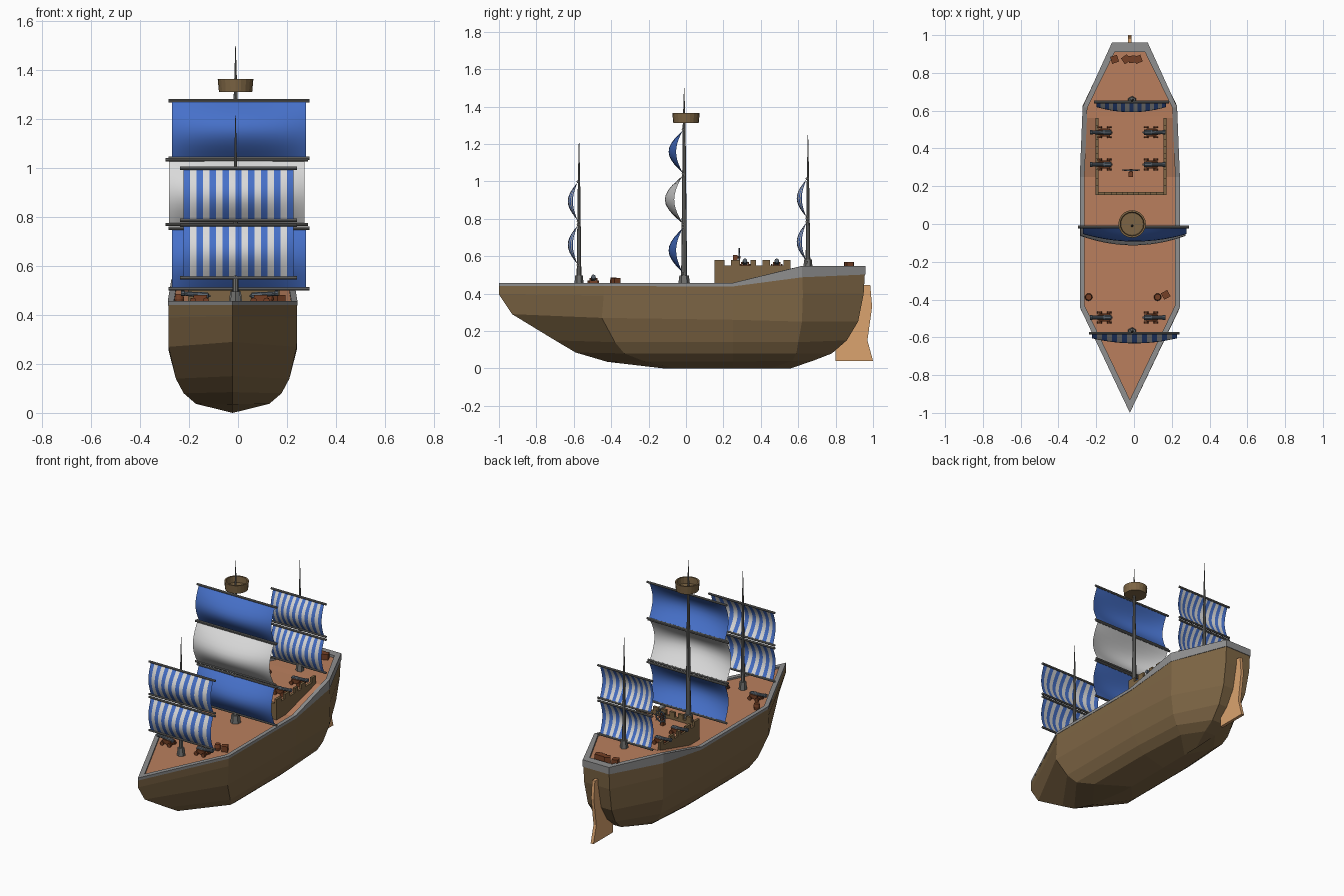
import bpy, bmesh, math
from mathutils import Vector, Matrix

if "Cube" in bpy.data.objects:
    bpy.data.objects.remove(bpy.data.objects["Cube"])

CX = -0.022  # hull centre line


def mat(name, r, g, b):
    m = bpy.data.materials.new(name)
    m.diffuse_color = [(c / 255) ** 2.2 for c in (r, g, b)] + [1]
    m.use_nodes = True
    m.node_tree.nodes["Principled BSDF"].inputs["Base Color"].default_value = m.diffuse_color
    return m


HULL = mat("hull_brown", 124, 101, 70)
DECK = mat("deck_orange_brown", 184, 126, 94)
RAIL = mat("rail_grey", 142, 142, 142)
MAST = mat("mast_grey", 112, 112, 110)
BLUE = mat("sail_blue", 72, 112, 200)
WHITE = mat("sail_white", 216, 216, 216)
METAL = mat("gun_metal", 92, 102, 112)
WOOD = mat("dark_red_wood", 116, 66, 42)
RUDDER = mat("rudder_tan", 218, 162, 110)


def make(name, bm, *mats, smooth=False):
    bmesh.ops.recalc_face_normals(bm, faces=bm.faces)
    me = bpy.data.meshes.new(name)
    bm.to_mesh(me)
    bm.free()
    for m in mats:
        me.materials.append(m)
    if smooth:
        me.shade_smooth()
        me.set_sharp_from_angle(angle=math.radians(35))
    ob = bpy.data.objects.new(name, me)
    bpy.context.collection.objects.link(ob)
    return ob


def add_box(bm, lo, hi, rot=0):
    lo, hi = Vector(lo), Vector(hi)
    s = hi - lo
    M = Matrix.Translation((lo + hi) / 2) @ Matrix.Rotation(rot, 4, 'Z') @ Matrix.Diagonal((*s, 1))
    bmesh.ops.create_cube(bm, size=1, matrix=M)


def add_tube(bm, p0, p1, r0, r1, n=8):
    p0, p1 = Vector(p0), Vector(p1)
    d = p1 - p0
    M = Matrix.Translation((p0 + p1) / 2) @ d.to_track_quat('Z', 'Y').to_matrix().to_4x4()
    bmesh.ops.create_cone(bm, cap_ends=True, segments=n, radius1=r0, radius2=r1, depth=d.length, matrix=M)


def add_rings(bm, rings, closed=False):
    """Skin a list of closed point rings."""
    vs = [[bm.verts.new(p) for p in ring] for ring in rings]
    pairs = list(zip(vs, vs[1:])) + ([(vs[-1], vs[0])] if closed else [])
    for a, b in pairs:
        for i in range(len(a)):
            j = (i + 1) % len(a)
            bm.faces.new((a[i], a[j], b[j], b[i]))
    return vs


def outline(stations):
    """Stations (y, half width, z) from bow to stern -> closed symmetric ring."""
    right = [(CX + w, y, z) for y, w, z in stations]
    left = [(CX - w, y, z) for y, w, z in reversed(stations[1:])]
    return right + left


# Hull: levels from rail to keel, stations bow / shoulder / middle / quarter / transom
levels = [
    [(-1.0, 0, .445), (-.44, .263, .445), (.25, .263, .445), (.62, .248, .52), (.957, .093, .52)],
    [(-1.0, 0, .395), (-.44, .263, .39), (.25, .263, .39), (.625, .25, .40), (.95, .092, .40)],
    [(-.93, 0, .29), (-.45, .262, .27), (.25, .263, .26), (.62, .248, .25), (.92, .085, .25)],
    [(-.70, 0, .15), (-.38, .232, .14), (.25, .232, .14), (.60, .215, .14), (.86, .07, .15)],
    [(-.59, 0, .085), (-.33, .20, .08), (.25, .20, .08), (.59, .18, .08), (.78, .055, .08)],
    [(-.42, 0, .035), (-.22, .15, .037), (.25, .15, .037), (.57, .13, .04), (.69, .04, .045)],
    [(-.12, 0, 0), (-.05, 0, 0), (.25, 0, 0), (.45, 0, 0), (.56, 0, 0)],
]
bm = bmesh.new()
add_rings(bm, [outline(l) for l in levels])
bmesh.ops.remove_doubles(bm, verts=bm.verts, dist=1e-4)
bmesh.ops.dissolve_degenerate(bm, edges=bm.edges, dist=1e-4)
make("hull", bm, HULL)

# Grey rail around the deck
out = [(-1.0, 0, .457), (-.44, .265, .457), (.25, .265, .457), (.62, .25, .547), (.96, .095, .547)]
inn = [(-.93, 0, .457), (-.43, .24, .457), (.25, .24, .457), (.615, .225, .547), (.91, .08, .547)]
drop = (.017, .017, .019, .06, .045)
low = lambda st: [(y, w, z - d) for (y, w, z), d in zip(st, drop)]
bm = bmesh.new()
add_rings(bm, [outline(s) for s in (out, inn, low(inn), low(out))], closed=True)
make("deck_rail", bm, RAIL)

# Deck: strips across the ship, rising towards the stern
deck = [(-.95, .004, .446), (-.43, .248, .446), (.25, .25, .446), (.56, .237, .53), (.62, .234, .532), (.93, .085, .532)]
bm = bmesh.new()
rows = [[bm.verts.new((CX + s * w, y, z)) for s in (-1, 1)] for y, w, z in deck]
for a, b in zip(rows, rows[1:]):
    bm.faces.new((a[0], a[1], b[1], b[0]))
make("deck", bm, DECK)

# Rudder
prof = [(.8, .04), (1.0, .04), (.97, .15), (.995, .33), (.985, .445), (.94, .445), (.90, .25), (.8, .13)]
bm = bmesh.new()
add_rings(bm, [[(CX + s, y, z) for y, z in prof] for s in (-.01, .01)])
bmesh.ops.holes_fill(bm, edges=bm.edges, sides=0)
make("rudder", bm, RUDDER)

# Raised battery: platform and crenellated walls
bm = bmesh.new()
add_box(bm, (-.195, .165, .44), (.16, .57, .532))
make("battery_deck", bm, DECK)
bm = bmesh.new()
X0, X1, Y0, Y1, T = -.205, .171, .153, .56, .016
for x in (X0, X1 - T):
    add_box(bm, (x, Y0, .44), (x + T, Y1, .55))
    for a, b in ((.153, .205), (.24, .29), (.345, .375), (.41, .45), (.52, .56)):
        add_box(bm, (x, a, .55), (x + T, b, .58))
add_box(bm, (X0 + T, Y0, .44), (X1 - T, Y0 + T, .55))
for i in range(5):
    x = X0 + .05 + i * .06
    add_box(bm, (x, Y0, .55), (x + .036, Y0 + T, .58))
make("battery_wall", bm, HULL)


# Cannons: stepped barrel on a wheeled carriage
def cannon(cx, cy, z, s):
    bm = bmesh.new()
    prof = [(-.044, .004), (-.038, .006), (-.034, .014), (.0, .0135), (.004, .0115), (.06, .0095), (.062, .012), (.076, .012)]
    tilt = .1
    rings = []
    for t, r in prof:
        rings.append([(cx + s * t, cy + r * math.cos(a), z + .036 + t * tilt + r * math.sin(a))
                      for a in [k * math.tau / 10 for k in range(10)]])
    vs = add_rings(bm, rings)
    for v in (vs[0], vs[-1]):
        bm.faces.new(v)
    make("cannon_barrel", bm, METAL)
    bm = bmesh.new()
    add_box(bm, (cx - .037, cy - .015, z + .01), (cx + .037, cy + .015, z + .024))
    for e in (-1, 1):
        add_box(bm, (cx - .025, cy + e * .017 - .004, z + .01), (cx + .03, cy + e * .017 + .004, z + .036))
        for wx in (-.026, .026):
            add_tube(bm, (cx + wx, cy + e * .022, z + .012), (cx + wx, cy + e * .031, z + .012), .013, .013, 10)
    make("cannon_carriage", bm, WOOD)


for cy, z in ((.485, .532), (.315, .532), (-.495, .446)):
    cannon(-.157, cy, z, -1)
    cannon(.09, cy, z, 1)

# Steering wheel and stand
bm = bmesh.new()
c = Vector((-.016, .285, .595))
for i in range(8):
    a = i * math.pi / 4
    add_tube(bm, c, c + Vector((math.cos(a), 0, math.sin(a))) * .048, .003, .003, 6)
ring = lambda r, dy: [c + Vector((r * math.cos(a), dy, r * math.sin(a))) for a in [k * math.tau / 16 for k in range(16)]]
add_rings(bm, [ring(.036, -.004), ring(.036, .004), ring(.029, .004), ring(.029, -.004)], closed=True)
make("steering_wheel", bm, METAL)
bm = bmesh.new()
add_box(bm, (-.028, .25, .532), (-.004, .275, .605))
add_tube(bm, (-.016, .26, .595), (-.016, .292, .595), .007, .007, 8)
make("wheel_stand", bm, WOOD)

# Crates and casks
for x, y, z, rot in ((-.103, .872, .532, .3), (-.043, .872, .532, .6), (-.01, .872, .532, .1), (.022, .872, .532, .35), (.168, -.375, .446, .5)):
    bm = bmesh.new()
    add_box(bm, (x - .019, y - .019, z), (x + .019, y + .019, z + .036), rot)
    make("crate", bm, WOOD)
for x in (-.24, .125):
    bm = bmesh.new()
    add_tube(bm, (x, -.387, .446), (x, -.387, .466), .016, .02, 12)
    add_tube(bm, (x, -.387, .466), (x, -.387, .486), .02, .016, 12)
    make("cask", bm, WOOD)


# Masts with collar, yards and billowing sails
def mast(name, y, z0, z1, z2, r):
    bm = bmesh.new()
    add_tube(bm, (-.01, y, z0), (-.01, y, z0 + .05), r * 2.1, r * 1.7, 6)
    add_tube(bm, (-.01, y, z0), (-.01, y, z1), r * 1.1, r * .5, 8)
    add_tube(bm, (-.01, y, z1), (-.01, y, z2), r * .5, .001, 8)
    make(name, bm, MAST)


def sail(name, cx, y, zb, zt, hw, edge, belly, mats, stripes=1):
    nx, nz = 34, 10
    bm = bmesh.new()
    g = []
    for i in range(nx + 1):
        u = 2 * i / nx - 1
        g.append([bm.verts.new((cx + u * hw, y - .008 - math.sin(math.pi * k / nz) * (edge + belly * (1 - u * u)),
                                zb + (zt - zb) * k / nz)) for k in range(nz + 1)])
    for i in range(nx):
        for k in range(nz):
            bm.faces.new((g[i][k], g[i + 1][k], g[i + 1][k + 1], g[i][k + 1]))
    bmesh.ops.solidify(bm, geom=bm.faces[:], thickness=.004)
    for f in bm.faces:  # alternate colours by vertical stripe
        t = (f.calc_center_median().x - cx + hw) / (2 * hw)
        f.material_index = min(max(int(t * stripes), 0), stripes - 1) % 2
    make(name, bm, *mats, smooth=True)
    bm = bmesh.new()
    for z in (zb - .005, zt + .004):
        add_tube(bm, (cx - hw - .014, y - .006, z), (cx + hw + .014, y - .006, z), .007, .007, 8)
    make(name + "_yards", bm, MAST)


mast("main_mast", -.01, .446, 1.30, 1.5, .015)
mast("fore_mast", -.572, .446, 1.02, 1.215, .012)
mast("aft_mast", .652, .532, 1.03, 1.25, .012)
sail("main_lower_sail", .004, -.01, .512, .75, .274, .035, .04, [BLUE])
sail("main_middle_sail", -.005, -.01, .775, 1.03, .277, .045, .05, [WHITE])
sail("main_top_sail", .004, -.01, 1.045, 1.272, .274, .035, .04, [BLUE])
for name, cx, y, dz, hw in (("fore", .002, -.572, 0, .225), ("aft", -.014, .652, .016, .184)):
    sail(name + "_lower_sail", cx, y, .557 + dz, .764 + dz, hw, .025, .027, [BLUE, WHITE], 17)
    sail(name + "_top_sail", cx, y, .792 + dz, .995 + dz, hw, .025, .027, [BLUE, WHITE], 17)

# Lookout basket on the main mast
bm = bmesh.new()
vs = add_rings(bm, [[(-.01 + r * math.cos(a), r * math.sin(a), z) for a in [k * math.tau / 20 for k in range(20)]]
                    for r, z in ((.068, 1.312), (.073, 1.365), (.063, 1.365), (.06, 1.325))])
for v in (vs[0], vs[-1]):
    bm.faces.new(v)
make("lookout_basket", bm, HULL)
